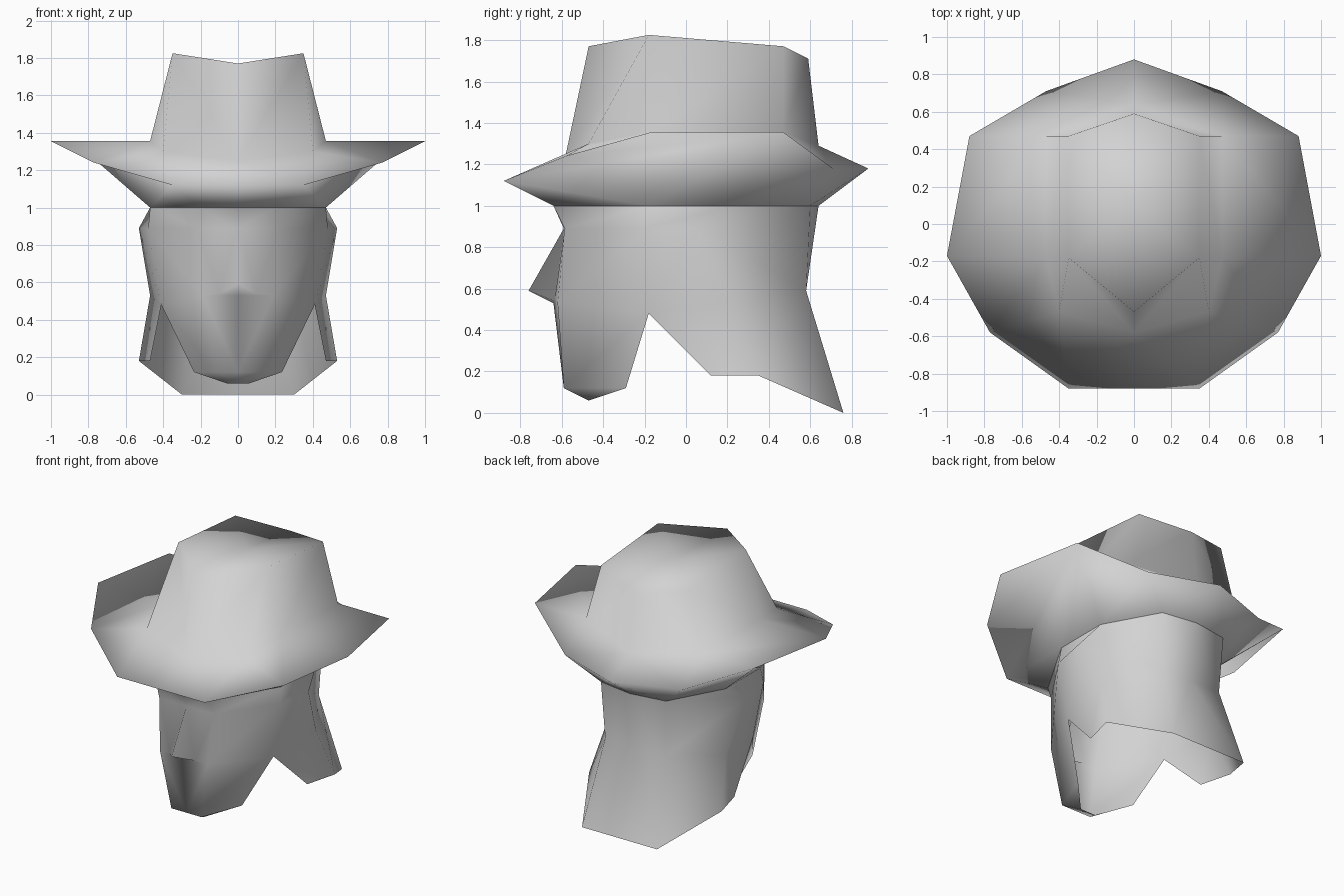
import bpy
import bmesh

# Remove the default object only
default_cube = bpy.data.objects.get("Cube")
if default_cube:
    bpy.data.objects.remove(default_cube, do_unlink=True)

# One flat colour for everything
GREY = (0.65, 0.65, 0.65, 1)
grey = bpy.data.materials.new("plain grey")
grey.use_nodes = True
grey.diffuse_color = GREY
grey.node_tree.nodes["Principled BSDF"].inputs["Base Color"].default_value = GREY


def mirrored_shell(name, *strips):
    """Skin neighbouring columns of points (back to front on the left half)
    in each strip, mirror the skin across x, and merge points that repeat."""
    bm = bmesh.new()
    shared = {}

    def vertex(point, side):
        x, y, z = point
        key = (x * side, y, z) if x else (0, y, z)
        if key not in shared:
            shared[key] = bm.verts.new(key)
        return shared[key]

    def skin(back, front, side):
        for row in range(len(back) - 1):
            corners = (back[row], front[row], front[row + 1], back[row + 1])
            loop = list(dict.fromkeys(vertex(p, side) for p in corners))
            if len(loop) > 2:
                bm.faces.new(loop if side > 0 else [loop[0]] + loop[:0:-1])

    for side in (1, -1):
        for columns in strips:
            for back, front in zip(columns, columns[1:]):
                skin(back, front, side)

    mesh = bpy.data.meshes.new(name)
    bm.to_mesh(mesh)
    bm.free()
    mesh.materials.append(grey)
    mesh.polygons.foreach_set("use_smooth", [True] * len(mesh.polygons))
    shell = bpy.data.objects.new(name, mesh)
    bpy.context.collection.objects.link(shell)
    return shell


# Headband corners, where the hat meets the head
band_back = (0, 0.64, 1)
band_back_corner = (0.26, 0.6, 1)
band_ear = (0.47, 0.22, 1)
band_temple = (0.47, -0.18, 1)
band_front_corner = (0.2, -0.64, 1)
band_front = (0, -0.64, 1)

# Crown: dented top, rim and base
dent = (0, 0.1, 1.765)
rim_back = (0, 0.59, 1.71)
rim_rear = (0.35, 0.47, 1.77)
rim_peak = (0.35, -0.18, 1.825)
rim_front = (0, -0.47, 1.77)
base_back = (0, 0.64, 1.29)
base_rear = (0.47, 0.47, 1.355)
base_side = (0.47, -0.18, 1.355)
base_corner = (0.4, -0.47, 1.3)
base_front = (0, -0.58, 1.25)

# Brim edge: the underside cuts straight from the wing to the bow
brim_tail = (0, 0.88, 1.18)
brim_rear = (0.47, 0.71, 1.18)
brim_wing = (0.88, 0.47, 1.355)
brim_side = (1, -0.17, 1.355)
brim_cheek = (0.77, -0.58, 1.24)
brim_bow = (0.35, -0.88, 1.12)
brim_front = (0, -0.88, 1.12)

mirrored_shell("hat", [
    (dent, rim_back, base_back, brim_tail, brim_tail, band_back),
    (dent, rim_rear, base_rear, brim_rear, brim_rear, band_back_corner),
    (dent, rim_rear, base_rear, brim_wing, brim_wing, band_ear),
    (dent, rim_peak, base_side, brim_side, brim_wing, band_temple),
    (dent, rim_peak, base_corner, brim_cheek, brim_wing, band_temple),
    (dent, rim_peak, base_corner, brim_cheek, brim_bow, band_temple),
    (dent, rim_front, base_front, brim_bow, brim_bow, band_front_corner),
    (dent, rim_front, base_front, brim_front, brim_front, band_front),
])

# Head: one open shell of flared hair, and a face with nose and pointed beard
temple = (0.53, 0.05, 0.89)
cheek = (0.48, -0.2, 0.89)
notch = (0.41, -0.18, 0.48)
ear = (0.47, 0.22, 0.53)
nape = (0, 0.58, 0.59)
nape_corner = (0.24, 0.58, 0.59)
hair_corner = (0.3, 0.76, 0)
brow = (0, -0.59, 0.89)
mouth_corner = (0.19, -0.62, 0.53)
lip = (0, -0.64, 0.53)
chin = (0, -0.59, 0.12)
beard_corner = (0.06, -0.47, 0.06)
beard_tip = (0, -0.47, 0.06)

hair = [
    (band_back, nape, nape, (0, 0.76, 0)),
    (band_back_corner, nape_corner, nape_corner, hair_corner),
    (band_ear, temple, ear, (0.53, 0.35, 0.18)),
    (band_ear, temple, ear, (0.47, 0.12, 0.18)),
    (band_temple, cheek, notch, notch),
]
face = [
    (band_temple, cheek, notch, notch, (0.235, -0.29, 0.12), beard_corner),
    (band_front_corner, (0.22, -0.585, 0.89), mouth_corner, mouth_corner,
     (0.12, -0.59, 0.12), beard_corner),
    (band_front, brow, (0.1, -0.635, 0.54), lip, chin, beard_tip),
    (band_front, brow, (0, -0.76, 0.59), lip, chin, beard_tip),
]
mirrored_shell("head", hair, face)
